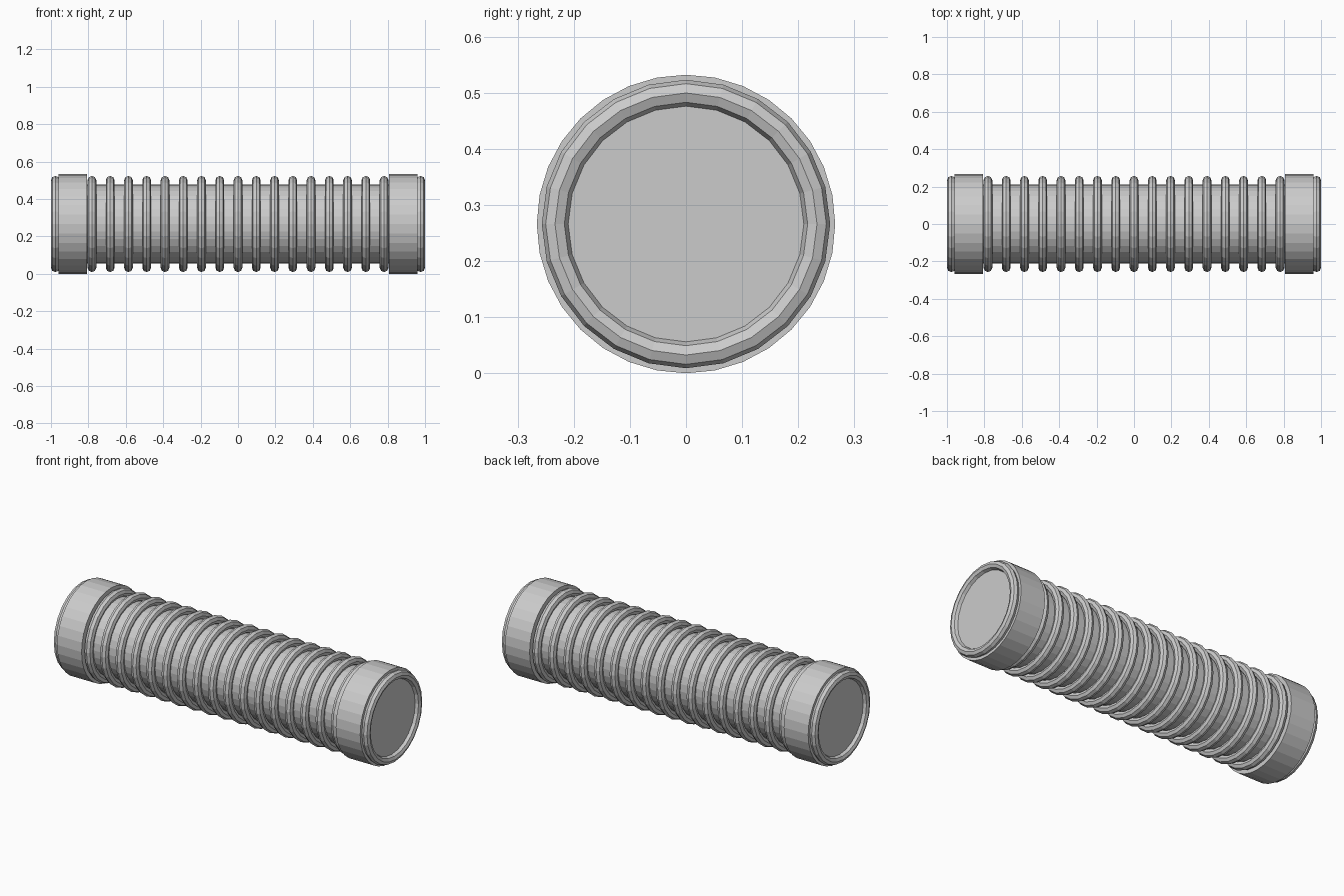
import bpy
import math

cube = bpy.data.objects.get("Cube")
if cube:
    bpy.data.objects.remove(cube, do_unlink=True)

grey = bpy.data.materials.new("plain_grey")
grey.use_nodes = True
colour = (0.6, 0.6, 0.6, 1)
grey.diffuse_color = colour
grey.node_tree.nodes["Principled BSDF"].inputs["Base Color"].default_value = colour

CAP_RADIUS = 0.266
AXIS_Z = CAP_RADIUS      # height of the long axis
RING_TUBE = 0.0235
SPACING = (1 - RING_TUBE) / 10
ALONG_X = (0, math.pi / 2, 0)


def finish(name):
    obj = bpy.context.object
    obj.name = name
    obj.data.materials.clear()
    obj.data.materials.append(grey)


def cylinder(name, radius, x0, x1):
    bpy.ops.mesh.primitive_cylinder_add(
        vertices=32, radius=radius, depth=x1 - x0,
        location=((x0 + x1) / 2, 0, AXIS_Z), rotation=ALONG_X)
    finish(name)


# Core tube running the full length
cylinder("core_tube", 0.212, -10 * SPACING, 10 * SPACING)

# Wide collars near both ends
cylinder("left_collar", CAP_RADIUS, 0.806, 0.961)
cylinder("right_collar", CAP_RADIUS, -0.961, -0.806)

# Evenly spaced ribs, the last one at each end forming the rim
for i in range(-10, 11):
    bpy.ops.mesh.primitive_torus_add(
        major_segments=24, minor_segments=8,
        major_radius=0.2335, minor_radius=RING_TUBE,
        location=(i * SPACING, 0, AXIS_Z), rotation=ALONG_X)
    finish("end_rim" if abs(i) == 10 else "rib")
